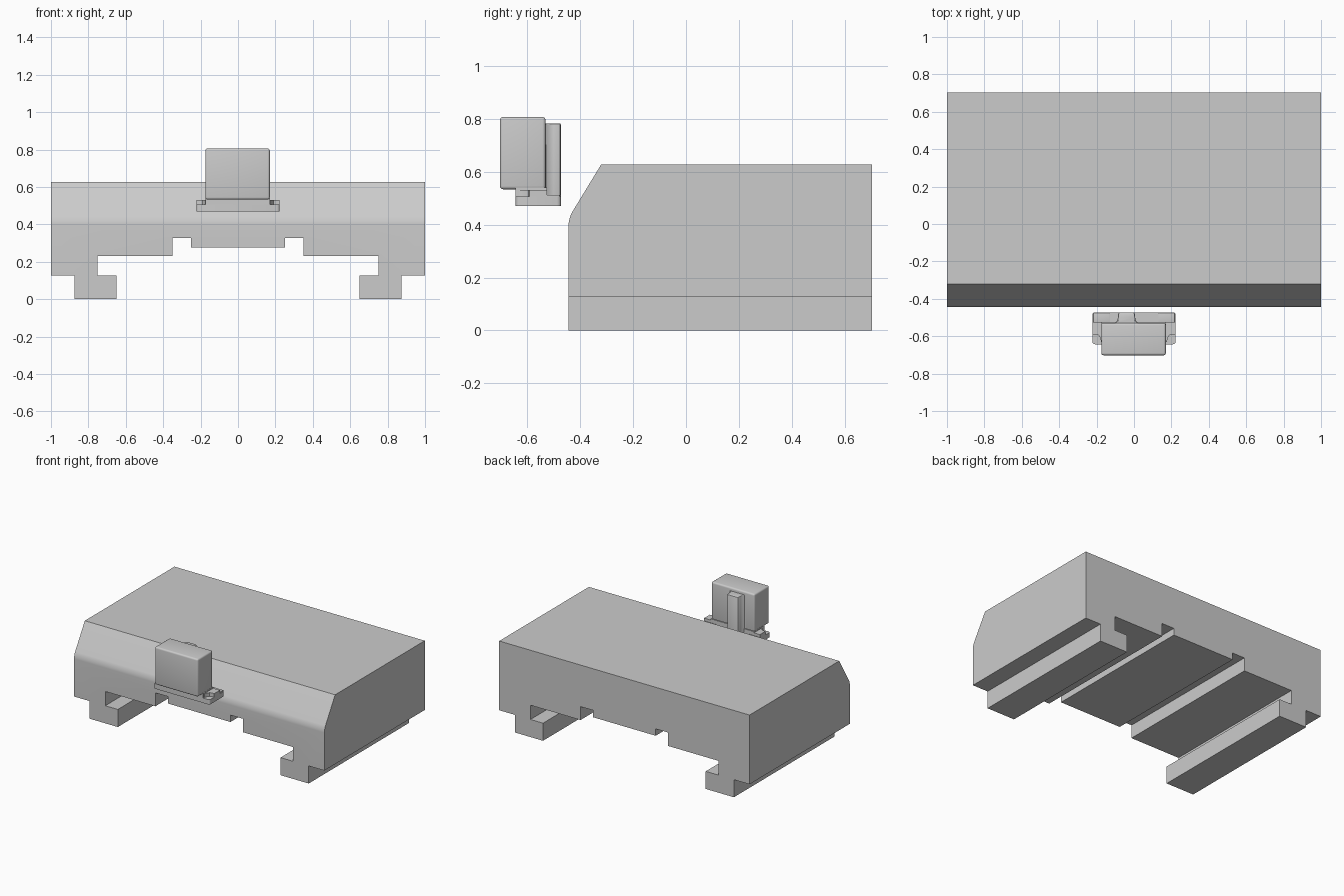
import bpy, bmesh, math
from mathutils import Vector

if "Cube" in bpy.data.objects:
    bpy.data.objects.remove(bpy.data.objects["Cube"])

grey = bpy.data.materials.new("plain grey")
grey.diffuse_color = (0.6, 0.6, 0.6, 1)
grey.use_nodes = True
grey.node_tree.nodes["Principled BSDF"].inputs["Base Color"].default_value = grey.diffuse_color


def finish(name, bm):
    bmesh.ops.recalc_face_normals(bm, faces=bm.faces[:])
    me = bpy.data.meshes.new(name)
    bm.to_mesh(me)
    bm.free()
    me.materials.append(grey)
    ob = bpy.data.objects.new(name, me)
    bpy.context.collection.objects.link(ob)
    bpy.context.view_layer.objects.active = ob
    ob.select_set(True)
    bpy.ops.object.shade_smooth_by_angle(angle=math.radians(30))
    ob.select_set(False)
    return ob


def prism(points, depth):
    """Extrude a closed 3D outline along a vector."""
    bm = bmesh.new()
    f = bm.faces.new([bm.verts.new(p) for p in points])
    r = bmesh.ops.extrude_face_region(bm, geom=[f])
    bmesh.ops.translate(bm, vec=Vector(depth),
                        verts=[g for g in r["geom"] if isinstance(g, bmesh.types.BMVert)])
    return bm


def round_edges(bm, radius, test, segments=4):
    edges = [e for e in bm.edges if test(e)]
    bmesh.ops.bevel(bm, geom=edges, offset=radius, segments=segments,
                    profile=0.5, affect='EDGES')


def box(name, x, y, z, radius=0.0):
    pts = [(x[0], y[0], z[0]), (x[1], y[0], z[0]), (x[1], y[1], z[0]), (x[0], y[1], z[0])]
    bm = prism(pts, (0, 0, z[1] - z[0]))
    if radius:
        round_edges(bm, radius, lambda e: True)
    return finish(name, bm)


# Main carriage: half section mirrored in x, extruded front to back
half = [(1, 0.627), (1, 0.127), (0.875, 0.127), (0.875, 0), (0.65, 0), (0.65, 0.127),
        (0.75, 0.127), (0.75, 0.23), (0.35, 0.23), (0.35, 0.327), (0.25, 0.327), (0.25, 0.277)]
section = half + [(-x, z) for x, z in reversed(half)]
bm = prism([(x, -0.443, z) for x, z in section], (0, 1.146, 0))
# sloped front cut, rounded where it meets the front face
kink, top = Vector((0, -0.443, 0.425)), Vector((0, -0.32, 0.627))
d = top - kink
cut = bmesh.ops.bisect_plane(bm, geom=bm.verts[:] + bm.edges[:] + bm.faces[:], plane_co=kink,
                             plane_no=(0, -d.z, d.y), clear_outer=True)
bmesh.ops.holes_fill(bm, edges=[e for e in bm.edges if e.is_boundary])
round_edges(bm, 0.025, lambda e: all(abs(v.co.z - 0.425) < 1e-3 for v in e.verts), 6)
finish("carriage", bm)

# Sensor housing in front of the carriage
box("sensor_housing", (-0.175, 0.17), (-0.702, -0.53), (0.533, 0.806), 0.012)

# Cable ridge on the back of the housing, with flared roots
flare = [(0.077, -0.535), (0.058, -0.528), (0.049, -0.515), (0.046, -0.5),
         (0.045, -0.482), (0.041, -0.475), (0.034, -0.472)]
outline = flare + [(-x, y) for x, y in reversed(flare)]
bm = prism([(x - 0.04, y, 0.5) for x, y in outline], (0, 0, 0.282))
round_edges(bm, 0.006, lambda e: all(v.co.z > 0.78 and v.co.y > -0.53 for v in e.verts)
            and len(e.link_faces) == 2, 2)
finish("cable_ridge", bm)

# Mounting flange with raised pads and rounded corners
c = 0.015
bm = prism([(-0.223, -0.643, 0.47), (0.223, -0.643, 0.47),
            (0.223, -0.472, 0.47), (-0.223, -0.472, 0.47)], (0, 0, 0.035))
round_edges(bm, c, lambda e: abs(e.verts[0].co.z - e.verts[1].co.z) > 0.01)
finish("mounting_flange", bm)
box("flange_core", (-0.175, 0.17), (-0.643, -0.525), (0.47, 0.54))
for side, s in (("left", -1), ("right", 1)):
    # middle pad, scooped around the screw seat
    pad = [(s * 0.223, -0.525), (s * 0.1, -0.525), (s * 0.1, -0.63), (s * 0.175, -0.63),
           (s * 0.18, -0.61), (s * 0.19, -0.595), (s * 0.205, -0.59), (s * 0.223, -0.59)]
    finish(side + "_flange_pad", prism([(x, y, 0.5) for x, y in pad], (0, 0, 0.031)))
    # low rear rail
    box(side + "_rear_rail", tuple(sorted((s * 0.13, s * 0.218))), (-0.527, -0.476),
        (0.5, 0.512), 0.003)
